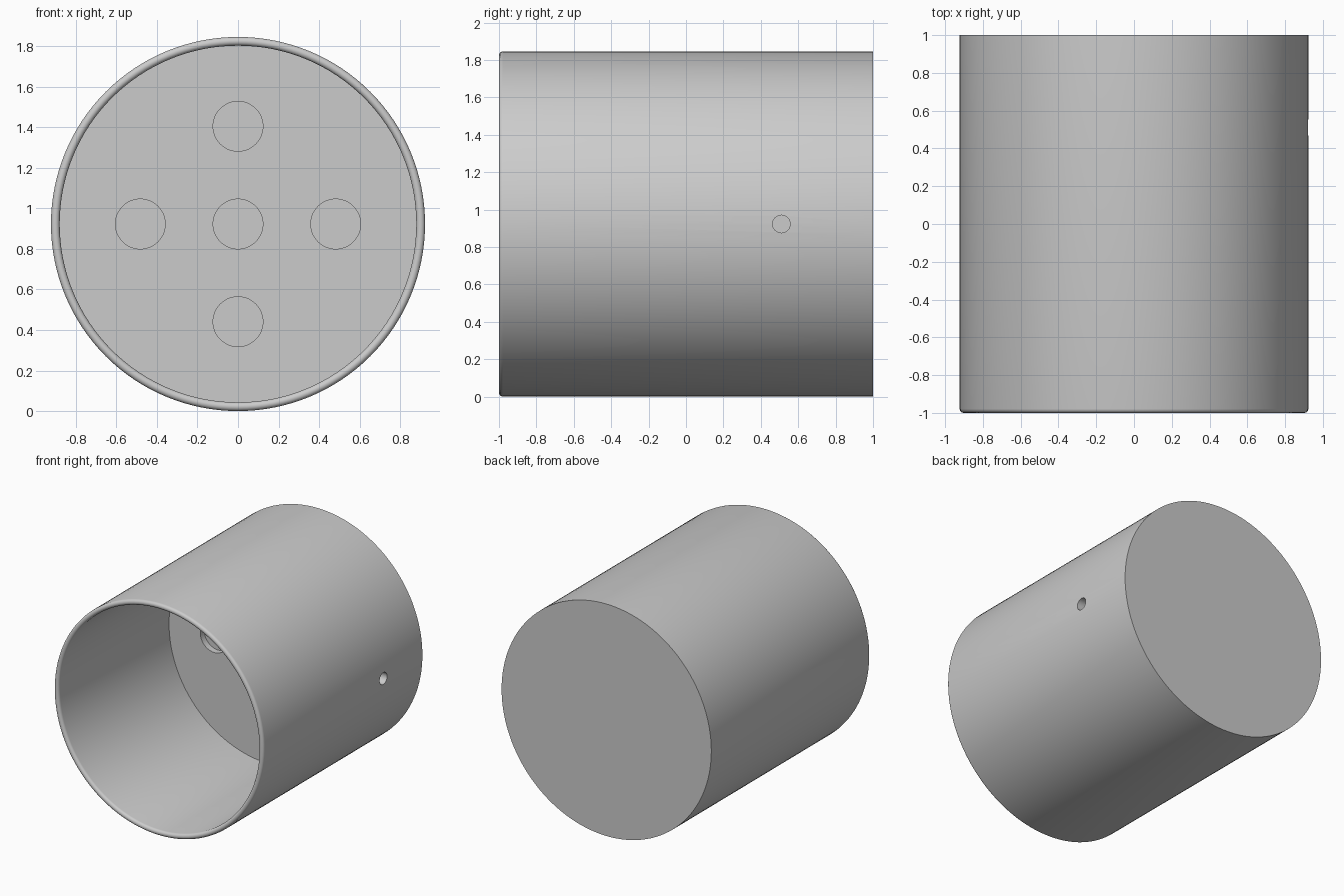
import bpy, bmesh, math
from mathutils import Matrix, Vector

if "Cube" in bpy.data.objects:
    bpy.data.objects.remove(bpy.data.objects["Cube"])

R, R_IN = 0.923, 0.88      # outer and inner radius
FLOOR, CZ = 0.39, 0.923    # y of the inner floor, height of the axis
SEG = 128

# cup: profile (radius, y) revolved around the y axis, with a rounded rim
half = (R - R_IN) / 2
rim = [(R - half + half * math.cos(a), -1 + half - half * math.sin(a))
       for a in (math.pi * i / 8 for i in range(9))]
profile = [(R, 1.0)] + rim + [(R_IN, FLOOR)]

bm = bmesh.new()
rings = []
for r, y in profile:
    rings.append([bm.verts.new((r * math.cos(2 * math.pi * i / SEG), y,
                                CZ + r * math.sin(2 * math.pi * i / SEG)))
                  for i in range(SEG)])
for a, b in zip(rings, rings[1:]):
    for i in range(SEG):
        j = (i + 1) % SEG
        bm.faces.new((a[i], a[j], b[j], b[i]))
bm.faces.new(rings[0])
bm.faces.new(rings[-1])
bmesh.ops.recalc_face_normals(bm, faces=bm.faces)
mesh = bpy.data.meshes.new("cup")
bm.to_mesh(mesh)
bm.free()
cup = bpy.data.objects.new("cup", mesh)
bpy.context.collection.objects.link(cup)


def drill(name, start, end, radius):
    """Cut a round hole in the cup from start to end."""
    start, end = Vector(start), Vector(end)
    axis = end - start
    bpy.ops.mesh.primitive_cylinder_add(
        vertices=48, radius=radius, depth=axis.length, location=(start + end) / 2,
        rotation=axis.to_track_quat('Z', 'Y').to_euler())
    cutter = bpy.context.object
    cutter.name = name
    cutter.hide_render = True
    mod = cup.modifiers.new(name, 'BOOLEAN')
    mod.object = cutter
    mod.solver = 'EXACT'
    bpy.context.view_layer.objects.active = cup
    bpy.ops.object.modifier_apply(modifier=name)
    bpy.data.objects.remove(cutter, do_unlink=True)


# five shallow round pockets in the inner floor
for n, (dx, dz) in enumerate([(0, 0), (0.482, 0), (-0.482, 0), (0, 0.482), (0, -0.482)]):
    drill(f"pocket_cutter_{n}", (dx, FLOOR - 0.1, CZ + dz),
          (dx, FLOOR + 0.05, CZ + dz), 0.123)

# small hole in the right side, into the thick base
drill("side_hole_cutter", (1.1, 0.51, CZ), (0.6, 0.51, CZ), 0.047)

# smooth shading with sharp edges
bpy.ops.object.select_all(action='DESELECT')
cup.select_set(True)
bpy.context.view_layer.objects.active = cup
bpy.ops.object.shade_smooth_by_angle(angle=math.radians(30))
